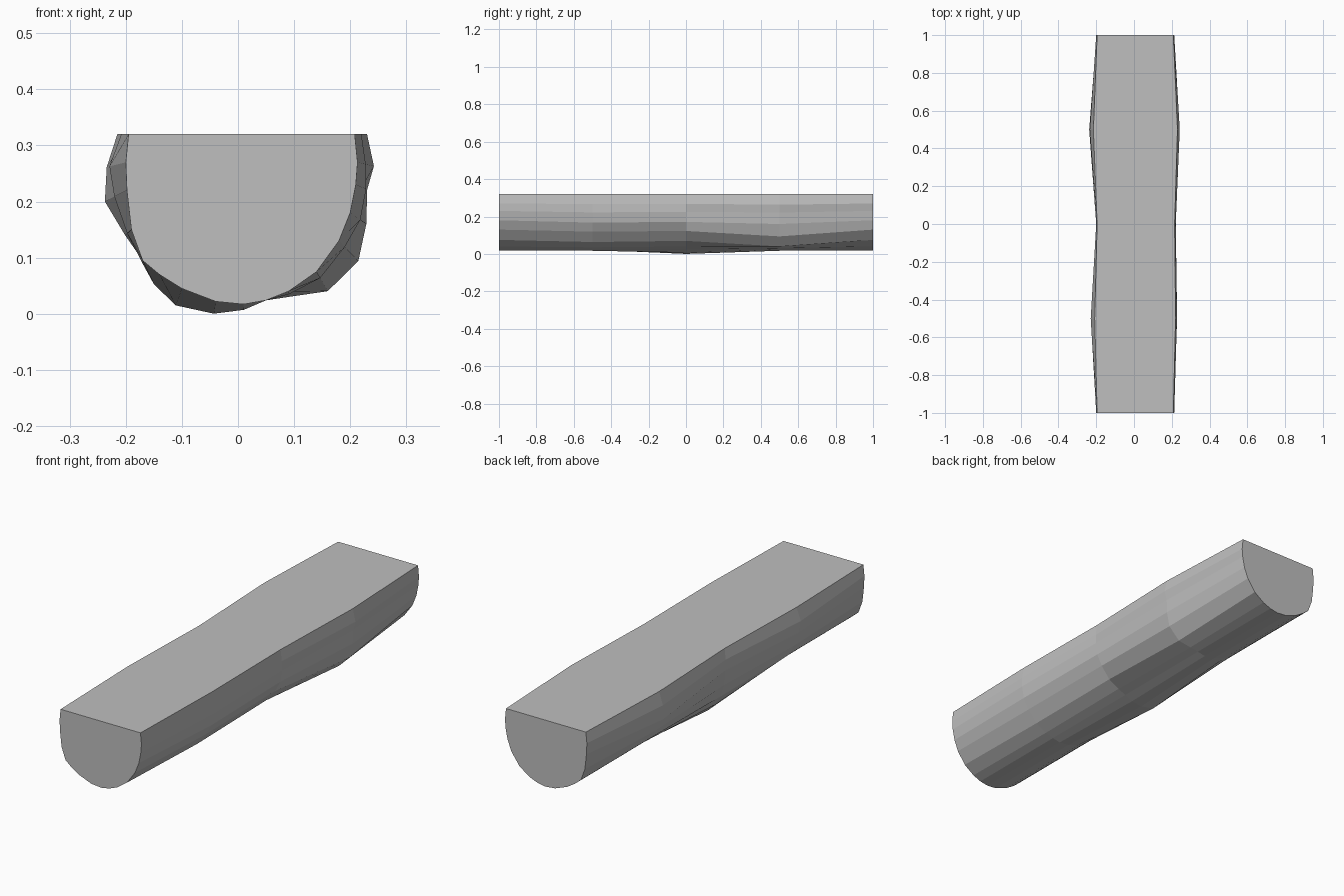
import bpy
import bmesh
from mathutils import Vector

cube = bpy.data.objects.get("Cube")
if cube:
    bpy.data.objects.remove(cube, do_unlink=True)

# Single grey for the whole half log
grey = bpy.data.materials.new("plain grey")
grey.use_nodes = True
tone = (0.52, 0.52, 0.52, 1)
grey.diffuse_color = tone
grey.node_tree.nodes["Principled BSDF"].inputs["Base Color"].default_value = tone

# Half-round end profile, from one top edge round the underside to the other
profile = [(-.195, .32), (-.2, .27), (-.198, .22), (-.19, .15), (-.17, .095),
           (-.14, .07), (-.1, .045), (-.04, .022), (.01, .017), (.05, .024),
           (.09, .04), (.14, .075), (.18, .13), (.2, .18), (.21, .23),
           (.213, .27), (.208, .32)]
flat = [0] * len(profile)

# Outward swelling of the bark at each station, in hundredths
swelling = {
    -1.0: flat,
    -0.5: [1.3, 3, 2.5, 1, 0, 0, 0, 0, 0, 0, .5, 1.3, 1.5, 2.2, 2, 1.5, 1.2],
    0.0: [0, 0, 0, 0, .3, 2, 3.2, 2.2, 1, 0, 0, .6, 1, 1.5, 1.2, .8, .7],
    0.5: [2, 3.5, 4.4, 1.5, 0, 0, 0, 0, 0, 0, 1, 4, 5, 3.5, 2.2, 3, 2.2],
    1.0: flat,
}


def ring(bm, y, bulges):
    """One cross-section, pushed outward from the middle of the flat top."""
    centre = Vector((0, y, .32))
    verts = []
    for (x, z), bulge in zip(profile, bulges):
        point = Vector((x, y, z))
        point += (point - centre).normalized() * bulge / 100
        verts.append(bm.verts.new(point))
    return verts


# Loft the stations: bark, flat sawn top, and two end cuts
bm = bmesh.new()
rings = [ring(bm, y, bulges) for y, bulges in swelling.items()]
for a, b in zip(rings, rings[1:]):
    for i in range(len(profile) - 1):
        bm.faces.new((a[i], a[i + 1], b[i + 1], b[i]))
    bm.faces.new((a[-1], a[0], b[0], b[-1]))
bm.faces.new(rings[0])
bm.faces.new(rings[-1])
bmesh.ops.recalc_face_normals(bm, faces=bm.faces)

mesh = bpy.data.meshes.new("half_log")
bm.to_mesh(mesh)
bm.free()
mesh.materials.append(grey)
log = bpy.data.objects.new("half_log", mesh)
bpy.context.collection.objects.link(log)
